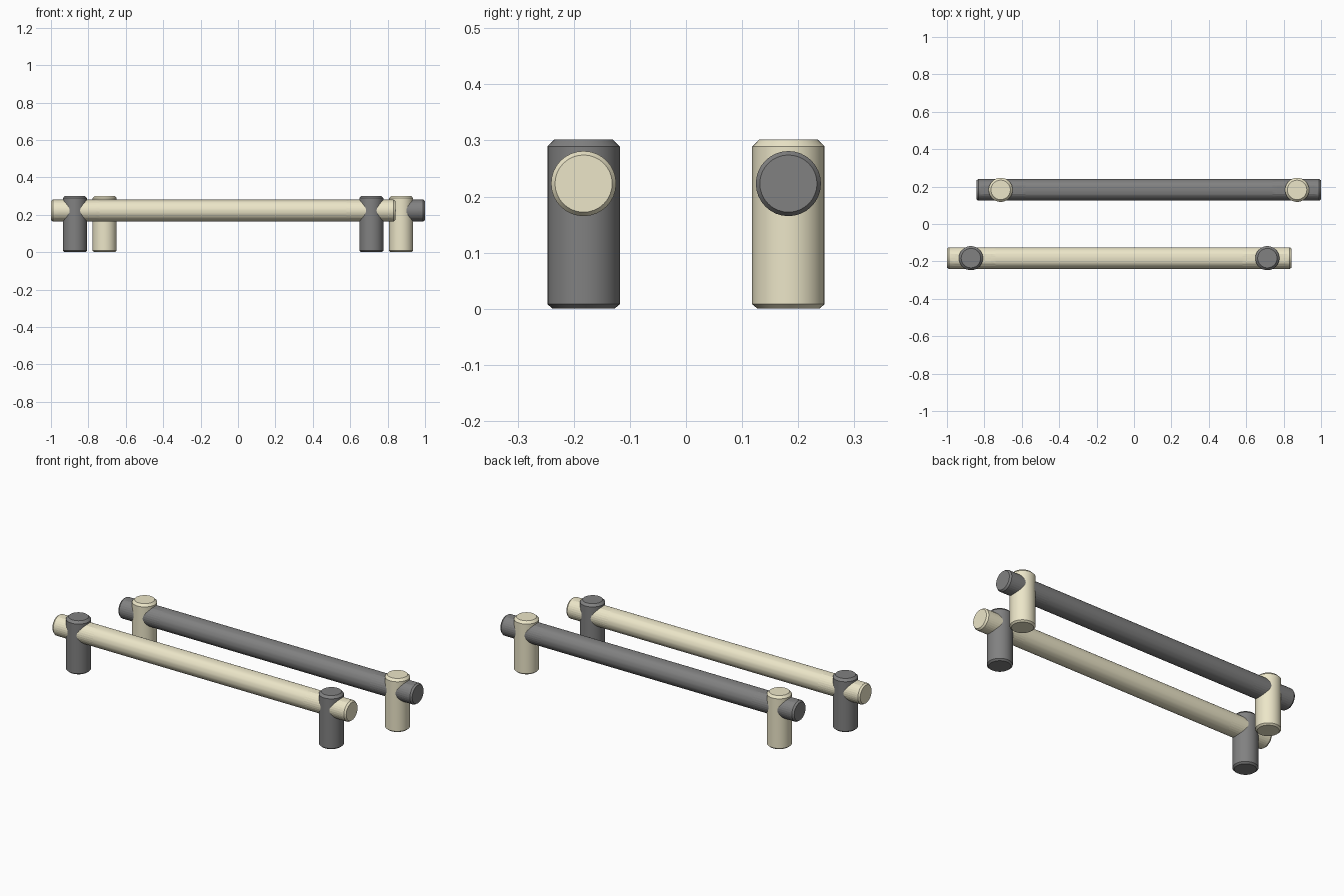
import bpy, bmesh, math
from mathutils import Matrix, Vector

if "Cube" in bpy.data.objects:
    bpy.data.objects.remove(bpy.data.objects["Cube"])

SIDES = 32
POST_R, BAR_R, BAR_Z, ROW_Y = 0.0645, 0.058, 0.223, 0.1825


def material(name, color):
    m = bpy.data.materials.new(name)
    m.diffuse_color = (*color, 1)
    m.use_nodes = True
    m.node_tree.nodes["Principled BSDF"].inputs["Base Color"].default_value = m.diffuse_color
    return m


cream = material("cream", (0.84, 0.79, 0.58))
grey = material("dark_grey", (0.22, 0.22, 0.22))


def turned(name, profile, matrix, mat, grip=()):
    """Lathe (radius, height) pairs around z; bands listed in grip get knurled."""
    bm = bmesh.new()
    rings = []
    for r, h in profile:
        rings.append([bm.verts.new((r * math.cos(2 * math.pi * i / SIDES),
                                    r * math.sin(2 * math.pi * i / SIDES), h))
                      for i in range(SIDES)])
    dents = []
    for k in range(len(rings) - 1):
        a, b = rings[k], rings[k + 1]
        for i in range(SIDES):
            j = (i + 1) % SIDES
            f = bm.faces.new((a[i], a[j], b[j], b[i]))
            if k in grip and (i + k) % 2 == 0:
                dents.append(f)
    bm.faces.new(rings[0][::-1])
    bm.faces.new(rings[-1])
    # staggered knurl dents
    if dents:
        bmesh.ops.inset_individual(bm, faces=dents, thickness=0.0025, depth=-0.003)
    bmesh.ops.transform(bm, matrix=matrix, verts=bm.verts)
    bmesh.ops.recalc_face_normals(bm, faces=bm.faces)
    me = bpy.data.meshes.new(name)
    bm.to_mesh(me)
    bm.free()
    ob = bpy.data.objects.new(name, me)
    bpy.context.collection.objects.link(ob)
    me.materials.append(mat)
    bpy.ops.object.select_all(action='DESELECT')
    ob.select_set(True)
    bpy.context.view_layer.objects.active = ob
    bpy.ops.object.shade_smooth_by_angle(angle=math.radians(25))


# chamfered post and bar with a knurled grip near each end
post_profile = [(0.055, 0), (POST_R, 0.008), (POST_R, 0.289), (0.052, 0.302)]
N, STEP = 10, 0.024
left = [(BAR_R, -0.98 + STEP * k) for k in range(N + 1)]
right = [(BAR_R, 0.58 + STEP * k) for k in range(N + 1)]
bar_profile = ([(0.051, -1.0), (BAR_R, -0.99)] + left + right
               + [(BAR_R, 0.832), (0.051, 0.842)])
grip = set(range(2, 2 + N)) | set(range(3 + N, 3 + 2 * N))

# the back row is the front row turned half around, colours swapped
for side, angle, bar_mat, post_mat in (("front", 0, cream, grey),
                                       ("back", math.pi, grey, cream)):
    turn = Matrix.Rotation(angle, 4, 'Z')
    lay = Matrix.Translation(Vector((0, -ROW_Y, BAR_Z))) @ Matrix.Rotation(math.pi / 2, 4, 'Y')
    turned(side + "_bar", bar_profile, turn @ lay, bar_mat, grip)
    for label, x in (("outer", -0.872), ("inner", 0.713)):
        turned(f"{side}_{label}_post", post_profile,
               turn @ Matrix.Translation(Vector((x, -ROW_Y, 0))), post_mat)
